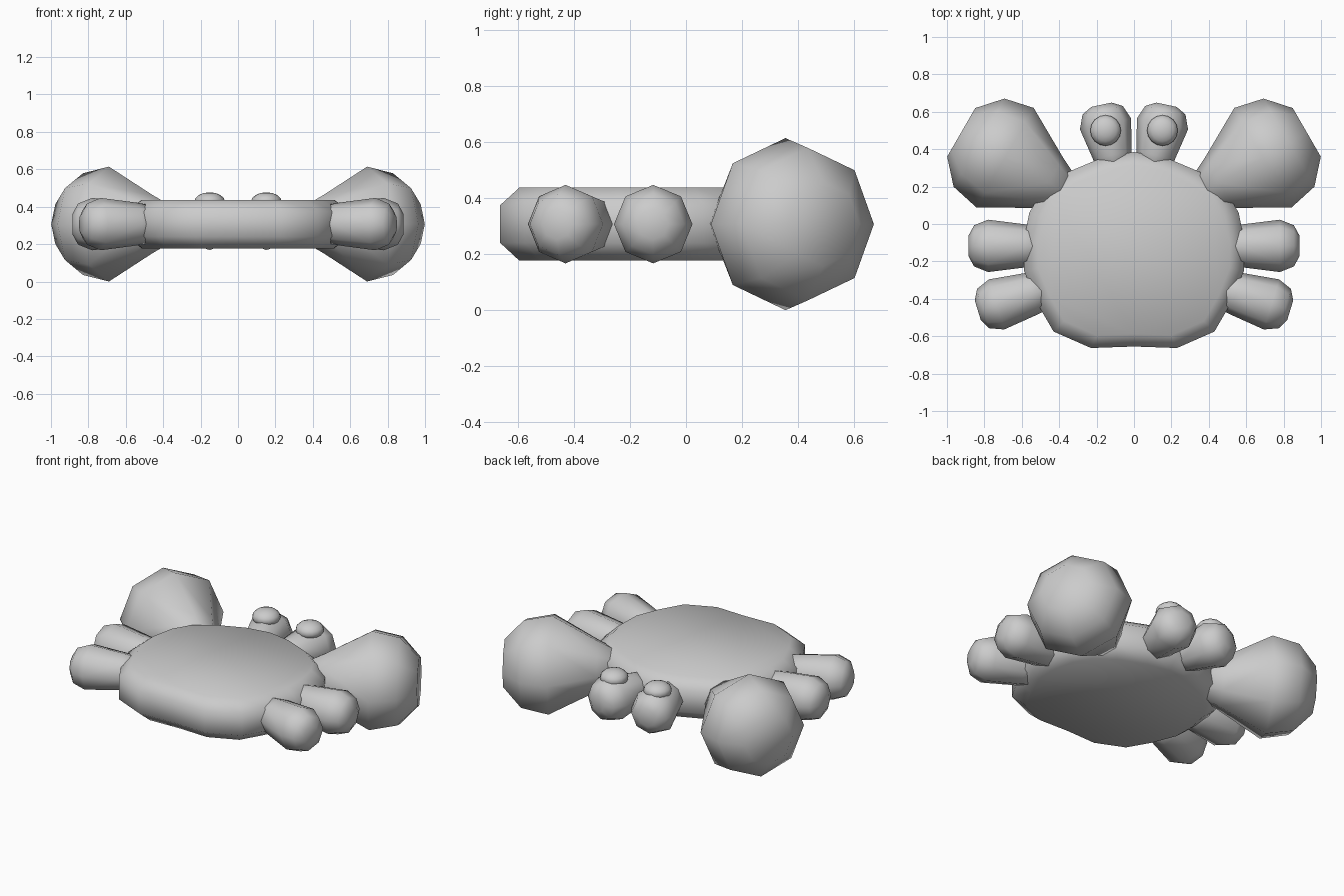
import bpy, bmesh, math
from mathutils import Vector

if "Cube" in bpy.data.objects:
    bpy.data.objects.remove(bpy.data.objects["Cube"])

ZC = 0.307  # mid-height shared by every part


def finish(name, bm):
    bmesh.ops.recalc_face_normals(bm, faces=bm.faces)
    for f in bm.faces:
        f.smooth = True
    me = bpy.data.meshes.new(name)
    bm.to_mesh(me)
    bm.free()
    ob = bpy.data.objects.new(name, me)
    bpy.context.collection.objects.link(ob)
    return ob


def loft(name, rings):
    """Skin a stack of closed point rings and cap both ends."""
    bm = bmesh.new()
    loops = [[bm.verts.new(p) for p in ring] for ring in rings]
    n = len(loops[0])
    for a, b in zip(loops, loops[1:]):
        for i in range(n):
            j = (i + 1) % n
            bm.faces.new((a[i], a[j], b[j], b[i]))
    bm.faces.new(loops[0][::-1])
    bm.faces.new(loops[-1])
    return finish(name, bm)


def limb(name, centre, angle, profile, side):
    """Eight-sided turned limb lying flat; profile is (distance, radius)."""
    a = math.radians(angle)
    along = Vector((math.cos(a), math.sin(a), 0))
    across = Vector((-math.sin(a), math.cos(a), 0))
    c = Vector((centre[0], centre[1], ZC))
    rings = []
    for s, r in profile:
        ring = []
        for k in range(8):
            t = k * math.pi / 4
            p = c + along * s + across * (r * math.cos(t))
            p.z += r * math.sin(t)
            ring.append((p.x * side, p.y, p.z))
        rings.append(ring)
    return loft(name, rings)


# Flat shell with a chamfered rim
half = [(0, .385), (.17, .355), (.36, .275), (.49, .18), (.56, .06), (.592, -.1),
        (.588, -.25), (.52, -.42), (.43, -.575), (.23, -.663), (0, -.655)]
outline = half + [(-x, y) for x, y in half[-2:0:-1]]
rings = []
for z, k in ((.177, .87), (.24, 1), (.375, 1), (.437, .87)):
    rings.append([(x * k, (y + .14) * k - .14, z) for x, y in outline])
loft("shell", rings)

# Claws, legs and eyes, mirrored left and right
claw = [(-.42, .08), (-.27, .155), (0, .307), (.16, .272), (.27, .15)]
leg = [(-.32, .095), (-.2, .115), (0, .14), (.075, .11), (.105, .055)]
stalk = [(-.27, .085), (-.17, .105), (0, .14), (.075, .11), (.105, .055)]

for side, label in ((1, "right"), (-1, "left")):
    limb(label + "_claw", (.69, .355), 30, claw, side)
    limb(label + "_middle_leg", (.78, -.117), 0, leg, side)
    limb(label + "_back_leg", (.735, -.43), -17, leg, side)
    limb(label + "_eye_stalk", (.152, .535), 78, stalk, side)

    # Small domed eye on top of the stalk
    bm = bmesh.new()
    bmesh.ops.create_uvsphere(bm, u_segments=16, v_segments=8, radius=1)
    bmesh.ops.scale(bm, vec=(.082, .082, .05), verts=bm.verts)
    bmesh.ops.translate(bm, vec=(.152 * side, .5, .427), verts=bm.verts)
    finish(label + "_eye", bm)
